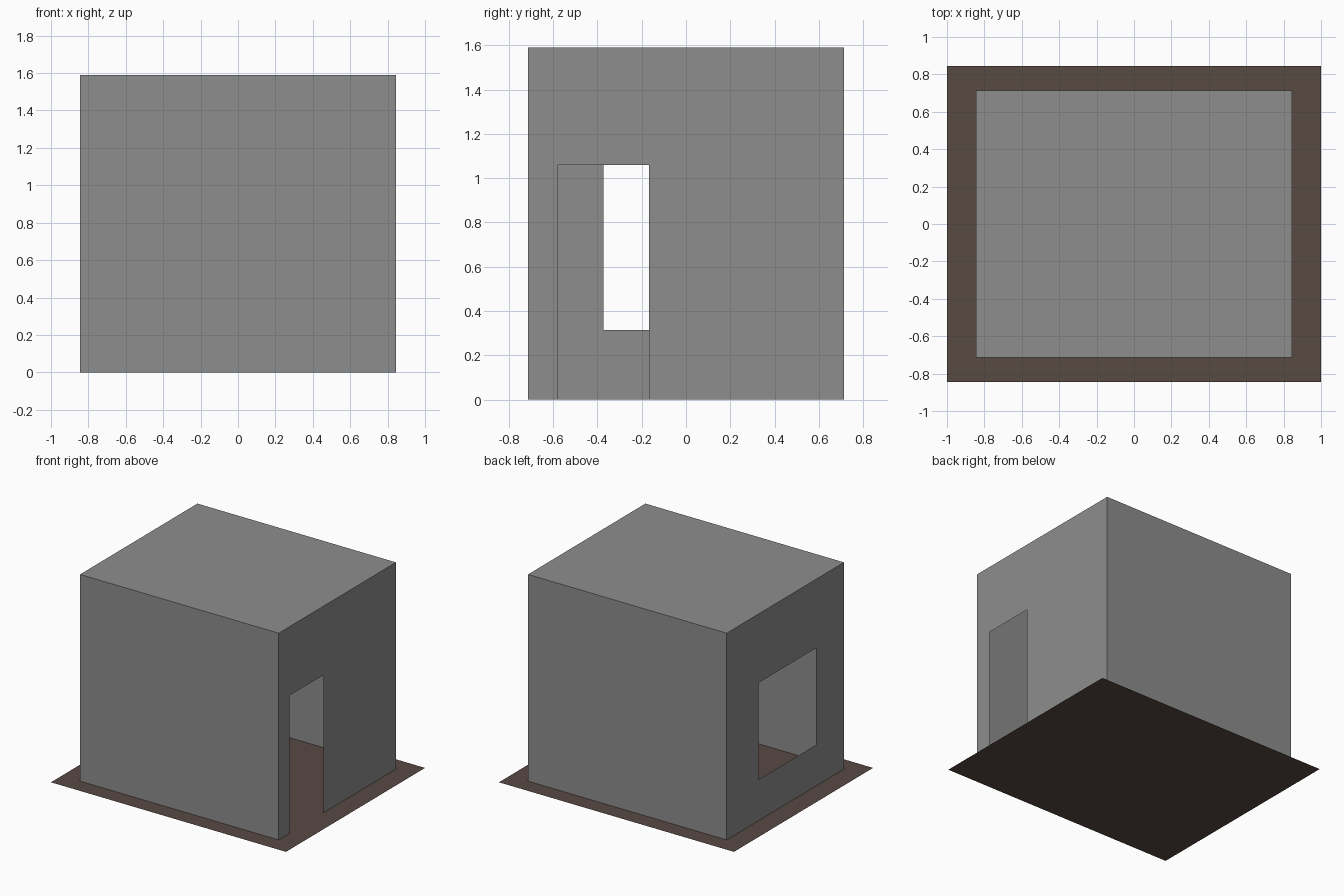
import bpy, bmesh

if "Cube" in bpy.data.objects:
    bpy.data.objects.remove(bpy.data.objects["Cube"])

HX, HY, H = 0.845, 0.713, 1.59      # half width, half depth, height of the hut


def material(name, rgb):
    m = bpy.data.materials.new(name)
    m.diffuse_color = (*rgb, 1.0)
    m.use_nodes = True
    m.node_tree.nodes["Principled BSDF"].inputs["Base Color"].default_value = m.diffuse_color
    return m


def panel(name, mat, us, vs, place, hole=None):
    """Flat panel made of cells between the us and vs lines, minus one hole cell."""
    bm = bmesh.new()
    grid = [[bm.verts.new(place(u, v)) for v in vs] for u in us]
    for i in range(len(us) - 1):
        for j in range(len(vs) - 1):
            if (i, j) != hole:
                bm.faces.new((grid[i][j], grid[i + 1][j],
                              grid[i + 1][j + 1], grid[i][j + 1]))
    me = bpy.data.meshes.new(name)
    bm.to_mesh(me)
    bm.free()
    me.materials.append(mat)
    ob = bpy.data.objects.new(name, me)
    bpy.context.collection.objects.link(ob)
    return ob


grey = material("concrete grey", (0.27, 0.27, 0.27))
brown = material("earth brown", (0.095, 0.067, 0.055))

# Ground slab, a thin sheet that also serves as the floor
panel("ground_sheet", brown, (-1, 1), (-0.845, 0.845), lambda u, v: (u, v, 0))

# Roof and the two plain walls
panel("roof", grey, (-HX, HX), (-HY, HY), lambda u, v: (u, v, H))
panel("front_wall", grey, (-HX, HX), (0, H), lambda u, v: (u, -HY, v))
panel("back_wall", grey, (-HX, HX), (0, H), lambda u, v: (-u, HY, v))

# Right wall with a doorway down to the ground
panel("door_wall", grey, (-HY, -0.578, -0.167, HY), (0, 1.06, H),
      lambda u, v: (HX, u, v), hole=(1, 0))

# Left wall with a window opening
panel("window_wall", grey, (-HY, -0.325, 0.372, HY), (0, 0.315, 1.06, H),
      lambda u, v: (-HX, -u, v), hole=(1, 1))
